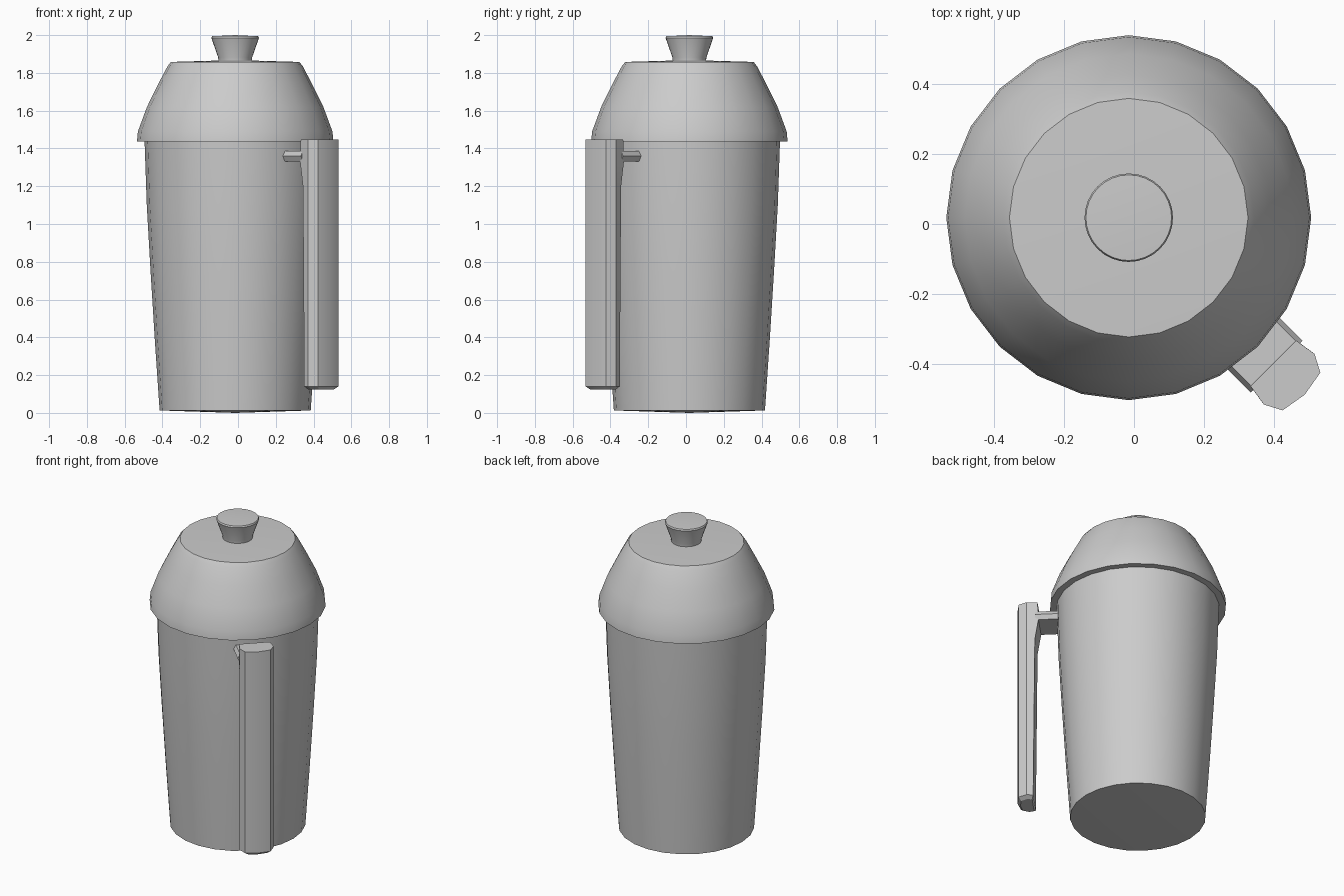
import bpy
import bmesh
import math
from mathutils import Matrix, Vector

if "Cube" in bpy.data.objects:
    bpy.data.objects.remove(bpy.data.objects["Cube"], do_unlink=True)

CENTRE = Vector((-0.015, 0.018, 0))

grey = bpy.data.materials.new("plain_grey")
grey.use_nodes = True
grey.diffuse_color = (0.6, 0.6, 0.6, 1)
grey.node_tree.nodes["Principled BSDF"].inputs["Base Color"].default_value = (0.6, 0.6, 0.6, 1)


def finish(name, bm, angle):
    bmesh.ops.recalc_face_normals(bm, faces=bm.faces)
    mesh = bpy.data.meshes.new(name)
    bm.to_mesh(mesh)
    bm.free()
    mesh.materials.append(grey)
    obj = bpy.data.objects.new(name, mesh)
    bpy.context.collection.objects.link(obj)
    bpy.ops.object.select_all(action="DESELECT")
    obj.select_set(True)
    bpy.context.view_layer.objects.active = obj
    bpy.ops.object.shade_smooth_by_angle(angle=math.radians(angle))
    return obj


def lathe(name, profile, sides=24):
    """Turn a (radius, height) profile around the vertical axis."""
    bm = bmesh.new()
    verts = [bm.verts.new((r, 0, z)) for r, z in profile]
    edges = [bm.edges.new(pair) for pair in zip(verts, verts[1:])]
    bmesh.ops.spin(bm, geom=verts + edges, cent=(0, 0, 0), axis=(0, 0, 1),
                   angle=math.tau, steps=sides, use_merge=True)
    bmesh.ops.remove_doubles(bm, verts=bm.verts, dist=0.0002)
    obj = finish(name, bm, 35)
    obj.location = CENTRE
    return obj


def loft(name, rings, angle=20):
    """Skin matching rings of points and cap both ends."""
    bm = bmesh.new()
    loops = [[bm.verts.new(p) for p in ring] for ring in rings]
    for a, b in zip(loops, loops[1:]):
        for i in range(len(a)):
            j = (i + 1) % len(a)
            bm.faces.new((a[i], a[j], b[j], b[i]))
    bm.faces.new(loops[0])
    bm.faces.new(loops[-1])
    # Local x points outward towards the front left corner
    bmesh.ops.transform(bm, matrix=Matrix.Rotation(-math.pi / 4, 4, "Z"), verts=bm.verts)
    return finish(name, bm, angle)


# Tapered body with a very shallow pointed base
lathe("body", [(0, 0), (0.4, 0.013), (0.425, 0.38), (0.448, 0.75),
               (0.468, 1.1), (0.48, 1.45), (0, 1.45)])

# Domed lid with an overhanging rim
lathe("lid", [(0, 1.46), (0.47, 1.46), (0.475, 1.436), (0.52, 1.436),
              (0.515, 1.49), (0.467, 1.62), (0.408, 1.74), (0.358, 1.835),
              (0.34, 1.858), (0, 1.868)])

# Flared knob
lathe("knob", [(0, 1.86), (0.088, 1.86), (0.09, 1.882), (0.126, 1.985),
               (0.122, 1.994), (0, 2.0)], 32)


# Upright grip, flat on the inside and faceted outside
def grip_ring(z, inner, scale=1.0):
    half = [(0.688, 0), (0.675, 0.076), (0.626, 0.102), (inner, 0.092)]
    outline = half + [(u, -v) for u, v in reversed(half[1:])]
    return [(0.62 + (u - 0.62) * scale, v * scale, z) for u, v in outline]


loft("handle_grip", [grip_ring(0.124, 0.588, 0.75), grip_ring(0.14, 0.588),
                     grip_ring(1.2, 0.578), grip_ring(1.33, 0.557),
                     grip_ring(1.447, 0.562)])

# Short bracket joining the grip to the body
section = [(-0.104, 1.36), (-0.09, 1.387), (0.09, 1.387),
           (0.104, 1.36), (0.09, 1.332), (-0.09, 1.332)]
loft("handle_bracket", [[(u, v, z) for v, z in section] for u in (0.41, 0.575)])
